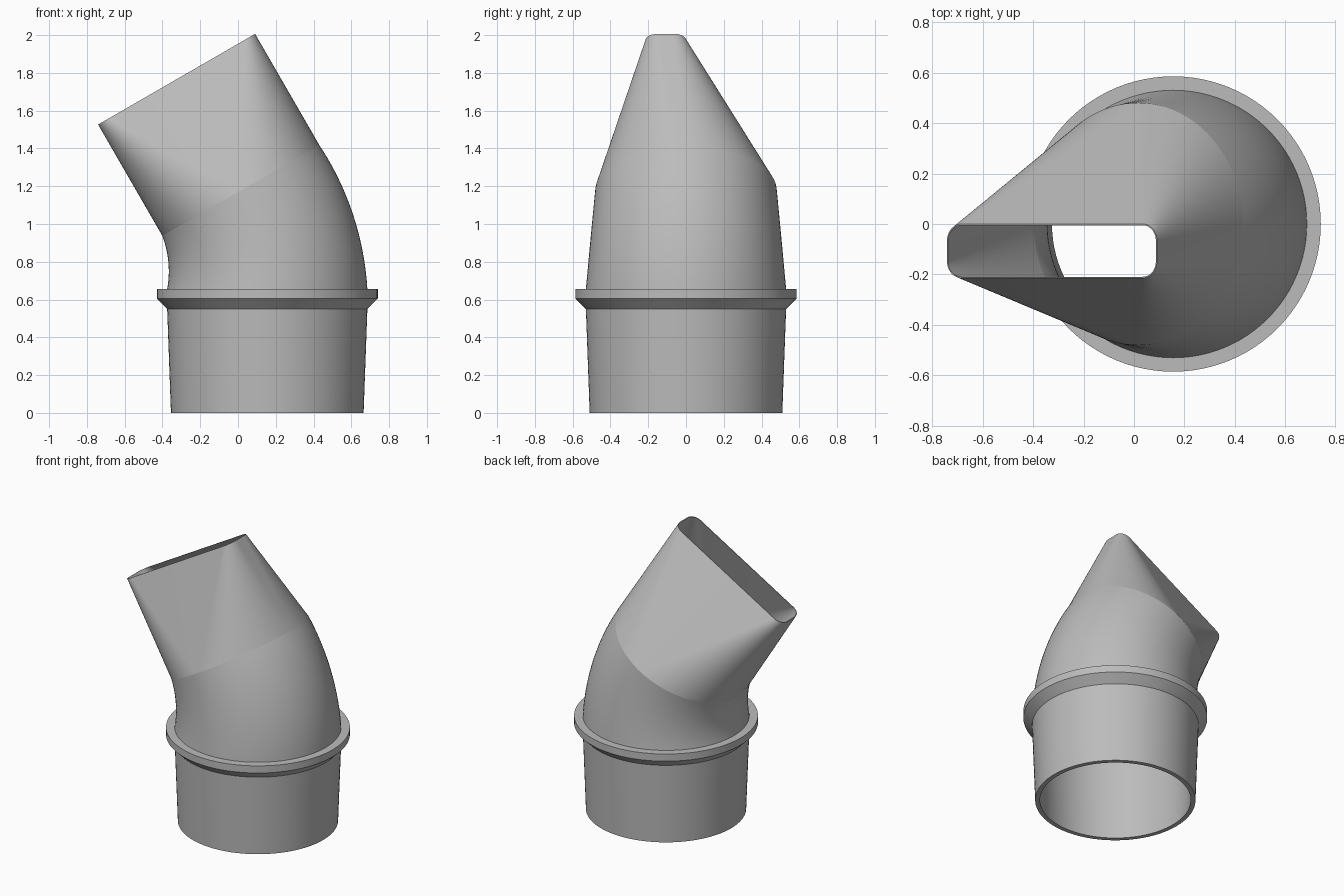
import bpy, bmesh, math
from mathutils import Vector

cube = bpy.data.objects.get("Cube")
if cube:
    bpy.data.objects.remove(cube, do_unlink=True)

gray = bpy.data.materials.new("plain gray")
gray.use_nodes = True
gray.diffuse_color = (0.5, 0.5, 0.5, 1)
gray.node_tree.nodes["Principled BSDF"].inputs["Base Color"].default_value = (0.5, 0.5, 0.5, 1)

STEPS = 24                      # segments per quarter turn
AXIS_X = 0.155                  # centre of the round cuff
BEND_Z, BEND_R = 0.655, 1.045   # start height and radius of the elbow
BEND = math.radians(30)
LENGTH = 0.68                   # nozzle length along its axis
CORNERS = ((1, 1), (-1, 1), (-1, -1), (1, -1))


def ring(centre, tilt, hx, hy, r):
    """Rounded rectangle tilted about y; a circle when hx = hy = r."""
    u = Vector((math.cos(tilt), 0, math.sin(tilt)))
    v = Vector((0, 1, 0))
    points = []
    for q, (sx, sy) in enumerate(CORNERS):
        for i in range(STEPS + 1):
            a = (q + i / STEPS) * math.pi / 2
            points.append(centre + u * (sx * (hx - r) + r * math.cos(a))
                          + v * (sy * (hy - r) + r * math.sin(a)))
    return points


def flat_ring(r, z):
    return ring(Vector((AXIS_X, 0, z)), 0, r, r, r)


def bend_centre(t):
    return Vector((AXIS_X - BEND_R * (1 - math.cos(t)), 0, BEND_Z + BEND_R * math.sin(t)))


def bend_ring(f, r0, r1):
    r = r0 + (r1 - r0) * f
    return ring(bend_centre(f * BEND), f * BEND, r, r, r)


def build(name, strips):
    """Skin each list of rings into one smooth part."""
    bm = bmesh.new()
    for rings in strips:
        loops = [[bm.verts.new(p) for p in pts] for pts in rings]
        n = len(loops[0])
        for a, b in zip(loops, loops[1:]):
            for i in range(n):
                j = (i + 1) % n
                bm.faces.new((a[i], a[j], b[j], b[i]))
    bmesh.ops.remove_doubles(bm, verts=bm.verts[:], dist=0.0001)
    mesh = bpy.data.meshes.new(name)
    bm.to_mesh(mesh)
    bm.free()
    mesh.materials.append(gray)
    obj = bpy.data.objects.new(name, mesh)
    bpy.context.collection.objects.link(obj)
    bpy.ops.object.select_all(action='DESELECT')
    obj.select_set(True)
    bpy.context.view_layer.objects.active = obj
    bpy.ops.object.shade_smooth_by_angle(angle=math.radians(30))


# Tapered cuff with its stop collar: inside wall down, outside wall up
cuff_profile = [(0.5, BEND_Z), (0.48, 0), (0.51, 0), (0.53, 0.55),
                (0.585, 0.605), (0.585, BEND_Z), (0.53, BEND_Z)]
build("cuff_and_collar", [[flat_ring(r, z) for r, z in cuff_profile]])

# Elbow whose wall thins toward the nozzle
fractions = [i / 20 for i in range(21)]
build("elbow", [[bend_ring(f, 0.53, 0.48) for f in fractions],
                [bend_ring(f, 0.5, 0.475) for f in reversed(fractions)]])

# Nozzle from the round elbow end to an offset slot
slot = bend_centre(BEND) + LENGTH * Vector((-math.sin(BEND), 0, math.cos(BEND)))
slot.y = -0.107
build("slot_nozzle", [[bend_ring(1, 0.53, 0.48),
                       ring(slot, BEND, 0.48, 0.107, 0.065),
                       ring(slot, BEND, 0.475, 0.102, 0.06),
                       bend_ring(1, 0.5, 0.475)]])
